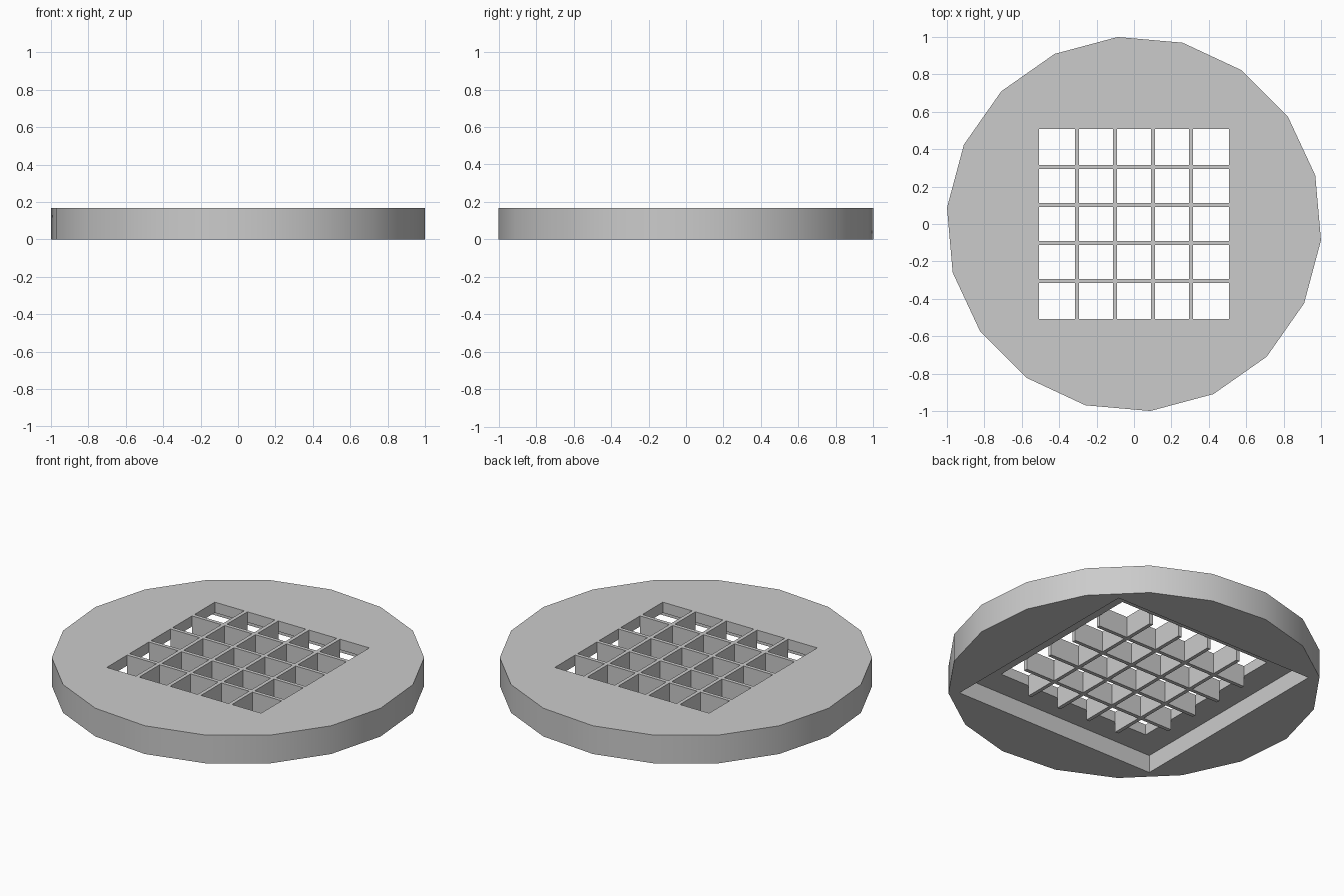
import bpy
import bmesh
import math
from mathutils import Matrix, Vector

default_cube = bpy.data.objects.get("Cube")
if default_cube:
    bpy.data.objects.remove(default_cube, do_unlink=True)

HEIGHT = 0.168         # overall thickness
RECESS_TOP = 0.105     # ceiling of the square pocket underneath
RECESS_HALF = 0.667
RIB_BOTTOM = 0.042
RIB_WIDTH = 0.022
GRID_HALF = 0.508
CELLS = 5
PITCH = 2 * GRID_HALF / CELLS

grey = bpy.data.materials.new("plain_grey")
grey.use_nodes = True
colour = (0.6, 0.6, 0.6, 1)
grey.diffuse_color = colour
grey.node_tree.nodes["Principled BSDF"].inputs["Base Color"].default_value = colour


def make_object(name, bm):
    mesh = bpy.data.meshes.new(name)
    bm.to_mesh(mesh)
    bm.free()
    mesh.materials.append(grey)
    obj = bpy.data.objects.new(name, mesh)
    bpy.context.collection.objects.link(obj)
    return obj


def add_box(bm, low, high):
    low, high = Vector(low), Vector(high)
    place = Matrix.Translation((low + high) / 2) @ Matrix.Diagonal((*(high - low), 1))
    bmesh.ops.create_cube(bm, size=1, matrix=place)


def square_block(name, half, bottom, top):
    bm = bmesh.new()
    add_box(bm, (-half, -half, bottom), (half, half, top))
    return make_object(name, bm)


def combine(target, tool, operation):
    tool.hide_render = True
    mod = target.modifiers.new("combine", "BOOLEAN")
    mod.operation = operation
    mod.solver = "EXACT"
    mod.object = tool
    bpy.context.view_layer.objects.active = target
    bpy.ops.object.modifier_apply(modifier=mod.name)
    bpy.data.objects.remove(tool, do_unlink=True)


# Eighteen-sided disc with a pocket below and a square opening through it
bm = bmesh.new()
bmesh.ops.create_cone(
    bm, cap_ends=True, segments=18, radius1=1.0035, radius2=1.0035, depth=HEIGHT,
    matrix=Matrix.Translation((0, 0, HEIGHT / 2)) @ Matrix.Rotation(math.radians(15), 4, "Z"))
# Turn the ring so that a corner lies fifteen degrees from the y axis
corner = max(bm.verts, key=lambda v: v.co.y)
turn = math.radians(95) - math.atan2(corner.co.y, corner.co.x)
bmesh.ops.rotate(bm, verts=bm.verts, cent=(0, 0, 0), matrix=Matrix.Rotation(turn, 3, "Z"))
disc = make_object("disc_body", bm)
combine(disc, square_block("pocket_cutter", RECESS_HALF, -0.1, RECESS_TOP), "DIFFERENCE")
combine(disc, square_block("opening_cutter", GRID_HALF, -0.1, 1), "DIFFERENCE")


# Crossing ribs that fill the opening and hang into the pocket
def rib_set(name, along_x):
    bm = bmesh.new()
    for i in range(1, CELLS):
        mid = -GRID_HALF + i * PITCH
        across = (mid - RIB_WIDTH / 2, mid + RIB_WIDTH / 2)
        along = (-GRID_HALF, GRID_HALF)
        xs, ys = (along, across) if along_x else (across, along)
        add_box(bm, (xs[0], ys[0], RIB_BOTTOM), (xs[1], ys[1], HEIGHT))
    return make_object(name, bm)


grate = rib_set("grate_ribs", True)
combine(grate, rib_set("cross_ribs", False), "UNION")

# Smooth the rim, keep all other edges sharp
bpy.ops.object.select_all(action="DESELECT")
disc.select_set(True)
bpy.context.view_layer.objects.active = disc
bpy.ops.object.shade_smooth_by_angle(angle=math.radians(30))
